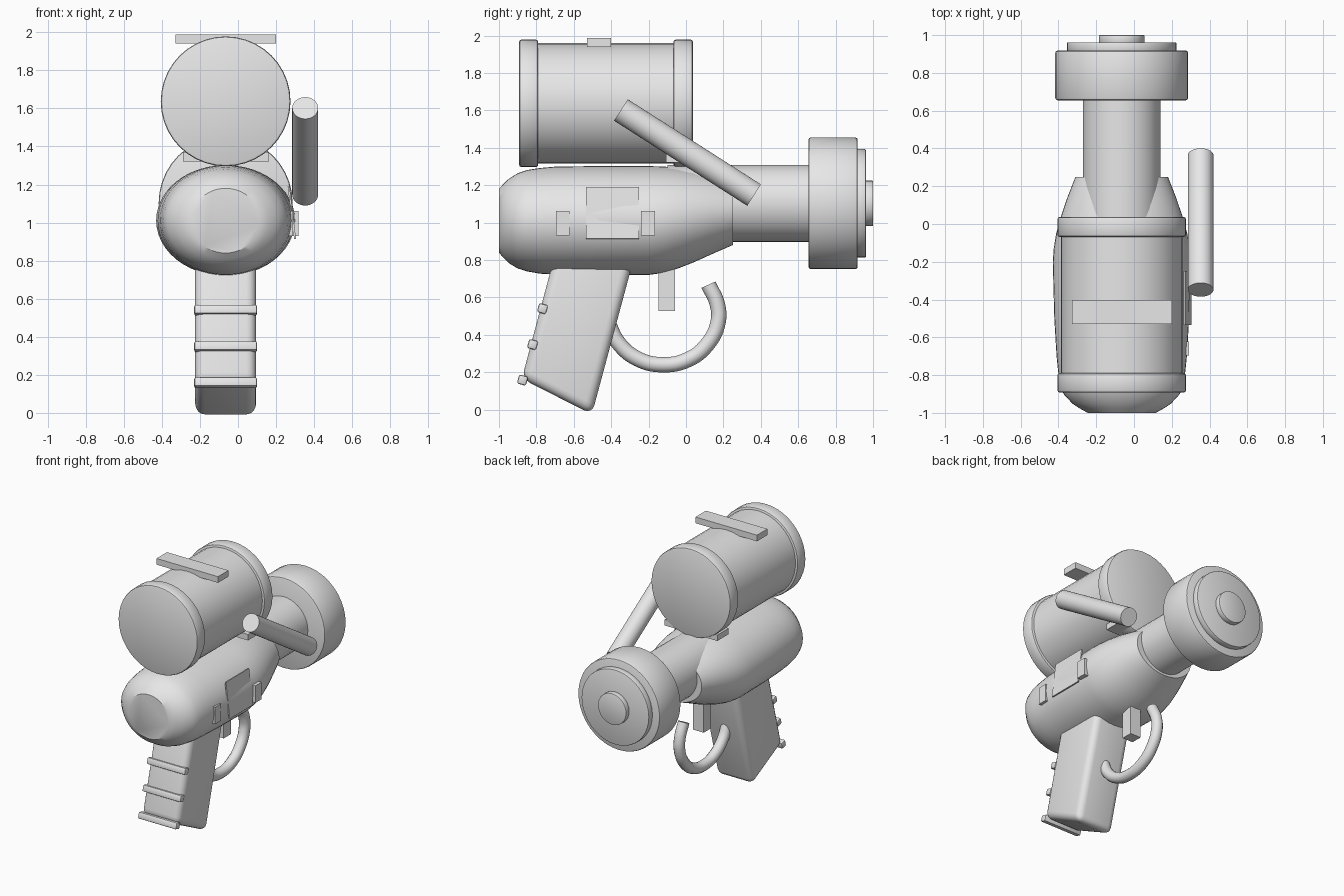
import bpy, bmesh, math
from mathutils import Matrix, Vector

if "Cube" in bpy.data.objects:
    bpy.data.objects.remove(bpy.data.objects["Cube"])

CX = -0.065  # centre line of the model

grey = bpy.data.materials.new("plain grey")
grey.diffuse_color = (0.8, 0.8, 0.8, 1)
grey.use_nodes = True
grey.node_tree.nodes["Principled BSDF"].inputs["Base Color"].default_value = grey.diffuse_color


def finish(name, bm, angle=35):
    bmesh.ops.recalc_face_normals(bm, faces=bm.faces)
    me = bpy.data.meshes.new(name)
    bm.to_mesh(me)
    bm.free()
    ob = bpy.data.objects.new(name, me)
    bpy.context.collection.objects.link(ob)
    me.materials.append(grey)
    smooth(ob, angle)
    return ob


def smooth(ob, angle=35):
    bpy.ops.object.select_all(action='DESELECT')
    ob.select_set(True)
    bpy.context.view_layer.objects.active = ob
    bpy.ops.object.shade_smooth_by_angle(angle=math.radians(angle))


def loft(name, rings, n=32, angle=35):
    """Elliptical rings along y: (y, half width, half height, centre z)."""
    bm = bmesh.new()
    loops = []
    for y, w, h, zc in rings:
        loops.append([bm.verts.new((CX + w * math.cos(2 * math.pi * i / n), y,
                                    zc + h * math.sin(2 * math.pi * i / n))) for i in range(n)])
    for a, b in zip(loops, loops[1:]):
        for i in range(n):
            j = (i + 1) % n
            bm.faces.new((a[i], a[j], b[j], b[i]))
    bm.faces.new(loops[0])
    bm.faces.new(loops[-1])
    return finish(name, bm, angle)


def disc(name, y0, y1, r, z, c=0.012):
    """Round drum along y with softened rims."""
    k = c * 0.3
    return loft(name, [(y0, r - c, r - c, z), (y0 + k, r - k, r - k, z), (y0 + c, r, r, z),
                       (y1 - c, r, r, z), (y1 - k, r - k, r - k, z), (y1, r - c, r - c, z)], 40)


def box(name, lo, hi, bevel=0.0, tilt=0.0, axis='X'):
    lo, hi = Vector(lo), Vector(hi)
    bm = bmesh.new()
    bmesh.ops.create_cube(bm, size=1)
    bmesh.ops.scale(bm, vec=hi - lo, verts=bm.verts)
    if bevel:
        bmesh.ops.bevel(bm, geom=bm.edges[:], offset=bevel, segments=2, profile=0.5, affect='EDGES')
    bm.transform(Matrix.Translation((lo + hi) / 2) @ Matrix.Rotation(tilt, 4, axis))
    return finish(name, bm)


# main body shell: y, half width, bottom z, top z
shell = [(-1.0, .18, .84, 1.18), (-.975, .225, .81, 1.208), (-.95, .262, .785, 1.232),
         (-.9, .308, .755, 1.264), (-.85, .326, .739, 1.281), (-.78, .337, .727, 1.292),
         (-.7, .345, .722, 1.299), (-.5, .357, .719, 1.302), (-.2, .365, .72, 1.302),
         (-.13, .36, .73, 1.3), (-.05, .347, .752, 1.295), (.04, .322, .787, 1.284),
         (.14, .288, .832, 1.265), (.25, .245, .88, 1.235)]
loft("body", [(y, w, (t - b) / 2, (t + b) / 2) for y, w, b, t in shell], 48)

# barrel and muzzle
loft("barrel", [(-.1, .206, .206, 1.103), (.67, .206, .206, 1.103)], 40)
disc("muzzle_drum", .655, .918, .352, 1.103)
disc("muzzle_plate", .91, .962, .29, 1.103, .006)
disc("muzzle_nub", .955, 1.0, .121, 1.103, .004)

# tank on top with end flanges
loft("tank", [(-.85, .322, .322, 1.637), (0, .322, .322, 1.637)], 40)
disc("tank_rear_flange", -.892, -.79, .341, 1.637)
disc("tank_front_flange", -.068, .037, .341, 1.637)
box("tank_top_bar", (-.328, -.53, 1.94), (.2, -.402, 1.988))
box("tank_mount_bar", (-.29, -.108, 1.322), (.162, .03, 1.368))

# grip: slanted side profile, extruded and rounded
bm = bmesh.new()
prof = [(-.69, .87), (-.878, .165), (-.503, -.025), (-.262, .87)]
face = bm.faces.new([bm.verts.new((CX - .16, y, z)) for y, z in prof])
ext = bmesh.ops.extrude_face_region(bm, geom=[face])
bmesh.ops.translate(bm, vec=(.32, 0, 0),
                    verts=[v for v in ext["geom"] if isinstance(v, bmesh.types.BMVert)])
bmesh.ops.recalc_face_normals(bm, faces=bm.faces)
bmesh.ops.bevel(bm, geom=bm.edges[:], offset=.05, segments=4, profile=0.5, affect='EDGES')
finish("grip", bm)

# grip ribs
for i, (y, z) in enumerate([(-.767, .54), (-.82, .348), (-.874, .158)]):
    box(f"grip_rib_{i + 1}", (CX - .165, y - .025, z - .025), (CX + .165, y + .025, z + .025),
        .01, math.radians(-16))

# trigger
box("trigger", (CX - .045, -.147, .528), (CX + .045, -.06, .85))

# trigger guard tube
cu = bpy.data.curves.new("trigger_guard", 'CURVE')
cu.dimensions = '3D'
cu.bevel_depth = .041
cu.bevel_resolution = 4
cu.use_fill_caps = True
cu.resolution_u = 6
path = [(-.42, .47), (-.36, .355), (-.26, .272), (-.13, .24), (.01, .267),
        (.115, .35), (.172, .47), (.167, .565), (.12, .668)]
sp = cu.splines.new('BEZIER')
sp.bezier_points.add(len(path) - 1)
for p, (y, z) in zip(sp.bezier_points, path):
    p.co = (CX, y, z)
    p.handle_left_type = p.handle_right_type = 'AUTO'
guard = bpy.data.objects.new("trigger_guard", cu)
bpy.context.collection.objects.link(guard)
cu.materials.append(grey)
bpy.ops.object.select_all(action='DESELECT')
guard.select_set(True)
bpy.context.view_layer.objects.active = guard
bpy.ops.object.convert(target='MESH')
smooth(bpy.context.view_layer.objects.active)

# slanted side rod
a, b = Vector((.353, -.348, 1.602)), Vector((.353, .364, 1.147))
bm = bmesh.new()
bmesh.ops.create_cone(bm, cap_ends=True, segments=32, radius1=.068, radius2=.068, depth=(b - a).length)
bm.transform(Matrix.Translation((a + b) / 2) @ (b - a).to_track_quat('Z', 'Y').to_matrix().to_4x4())
finish("side_rod", bm)

# right side panel and its two clips
box("side_panel", (.278, -.535, .913), (.288, -.25, 1.19), 0, math.radians(-7), 'Y')
box("side_clip_rear", (.23, -.695, .93), (.29, -.622, 1.062))
box("side_clip_front", (.262, -.24, .93), (.318, -.165, 1.062))
